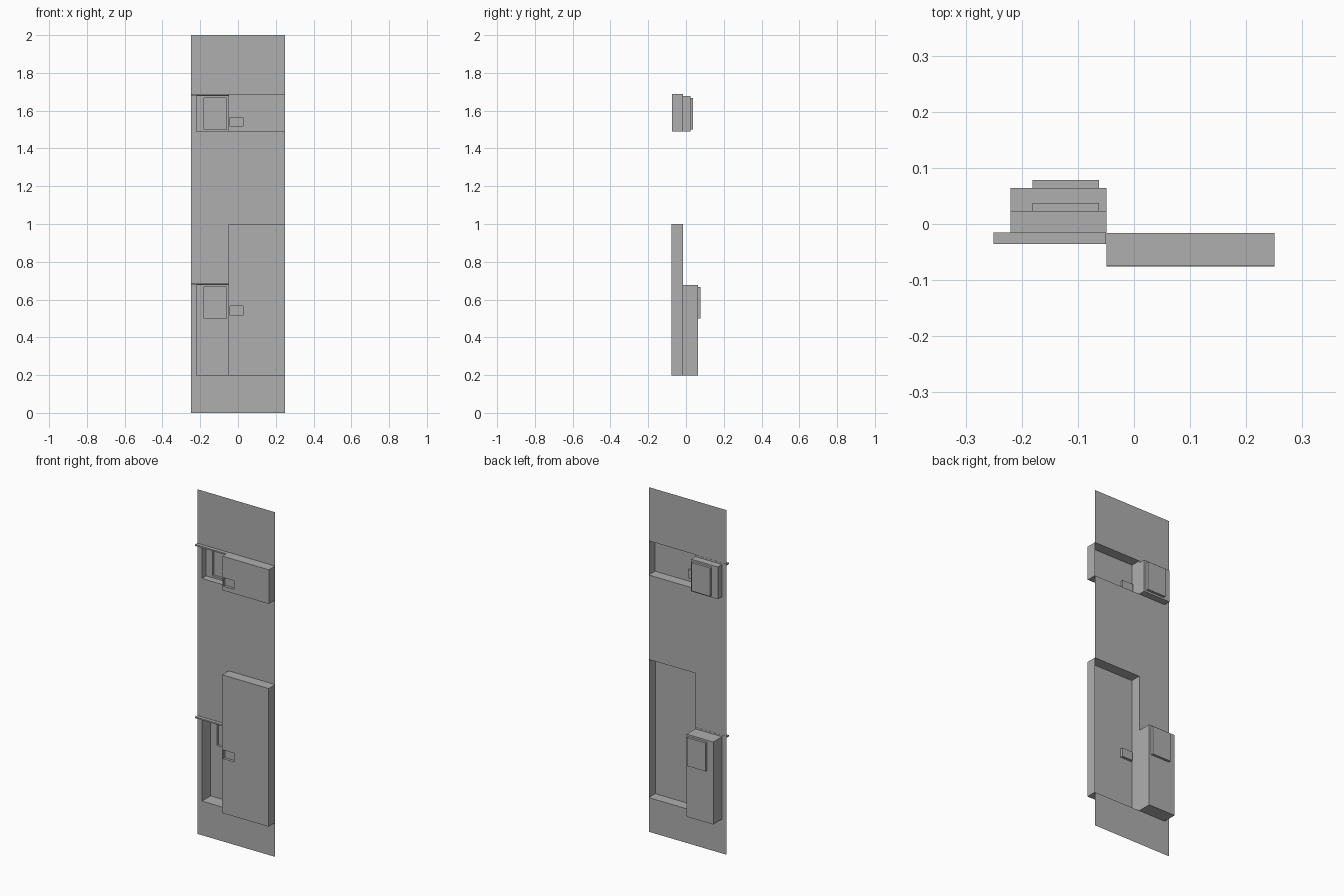
import bpy, bmesh

if "Cube" in bpy.data.objects:
    bpy.data.objects.remove(bpy.data.objects["Cube"])

SHEET_Y = -0.016
SPLIT_X = -0.049

# dark grey paint for every part
grey = bpy.data.materials.new("dark_grey")
grey.diffuse_color = (0.43, 0.43, 0.43, 1)
grey.use_nodes = True
grey.node_tree.nodes["Principled BSDF"].inputs["Base Color"].default_value = grey.diffuse_color


def make_object(name, bm):
    bmesh.ops.remove_doubles(bm, verts=bm.verts, dist=1e-5)
    mesh = bpy.data.meshes.new(name)
    bm.to_mesh(mesh)
    bm.free()
    mesh.materials.append(grey)
    obj = bpy.data.objects.new(name, mesh)
    bpy.context.collection.objects.link(obj)
    return obj


def quad(bm, points):
    bm.faces.new([bm.verts.new(p) for p in points])


def flat(bm, rect, y, holes=()):
    """Front-facing rectangle (x0, x1, z0, z1) at depth y with rectangular holes."""
    boxes = [rect, *holes]
    xs = sorted({v for b in boxes for v in b[:2]})
    zs = sorted({v for b in boxes for v in b[2:]})
    for xa, xb in zip(xs, xs[1:]):
        for za, zb in zip(zs, zs[1:]):
            cx, cz = (xa + xb) / 2, (za + zb) / 2
            if any(h[0] < cx < h[1] and h[2] < cz < h[3] for h in holes):
                continue
            quad(bm, [(xa, y, za), (xb, y, za), (xb, y, zb), (xa, y, zb)])


def pressed(bm, rect, y0, y1, holes=()):
    """Open tray: walls from depth y0 to y1, capped at y1."""
    x0, x1, z0, z1 = rect
    ring = [(x0, z0), (x1, z0), (x1, z1), (x0, z1)]
    for i in range(4):
        a, b = ring[i], ring[(i + 1) % 4]
        quad(bm, [(a[0], y0, a[1]), (b[0], y0, b[1]),
                  (b[0], y1, b[1]), (a[0], y1, a[1])])
    flat(bm, rect, y1, holes)


# name, bottom, raised top, recess top, raised front y, recess back y
units = [
    ("upper", 1.49, 1.688, 1.677, -0.074, 0.023),
    ("lower", 0.198, 1.00, 0.677, -0.076, 0.064),
]
openings = []

for name, z0, raised_top, recess_top, front, back in units:
    # raised hollow box with a small sunken handle
    raised = (SPLIT_X, 0.25, z0, raised_top)
    hz = recess_top - 0.162
    handle = (-0.042, 0.027, hz, hz + 0.05)
    bm = bmesh.new()
    pressed(bm, raised, SHEET_Y, front, [handle])
    pressed(bm, handle, front, front + 0.015)
    make_object(name + "_raised_box", bm)

    # recess with a deeper window panel
    recess = (-0.22, SPLIT_X, z0, recess_top)
    window = (-0.181, -0.062, recess_top - 0.176, recess_top - 0.011)
    bm = bmesh.new()
    pressed(bm, recess, SHEET_Y, back, [window])
    pressed(bm, window, back, back + 0.014)
    make_object(name + "_recess", bm)
    openings += [raised, recess]

    # thin ledge over the recess, just breaking through the sheet
    bm = bmesh.new()
    bmesh.ops.create_cube(bm, size=1)
    for v in bm.verts:
        v.co = (-0.15 + v.co.x * 0.2, -0.0255 + v.co.y * 0.021,
                recess_top + 0.006 + v.co.z * 0.008)
    make_object(name + "_ledge", bm)

# main sheet
bm = bmesh.new()
flat(bm, (-0.25, 0.25, 0, 2), SHEET_Y, openings)
make_object("wall_sheet", bm)
